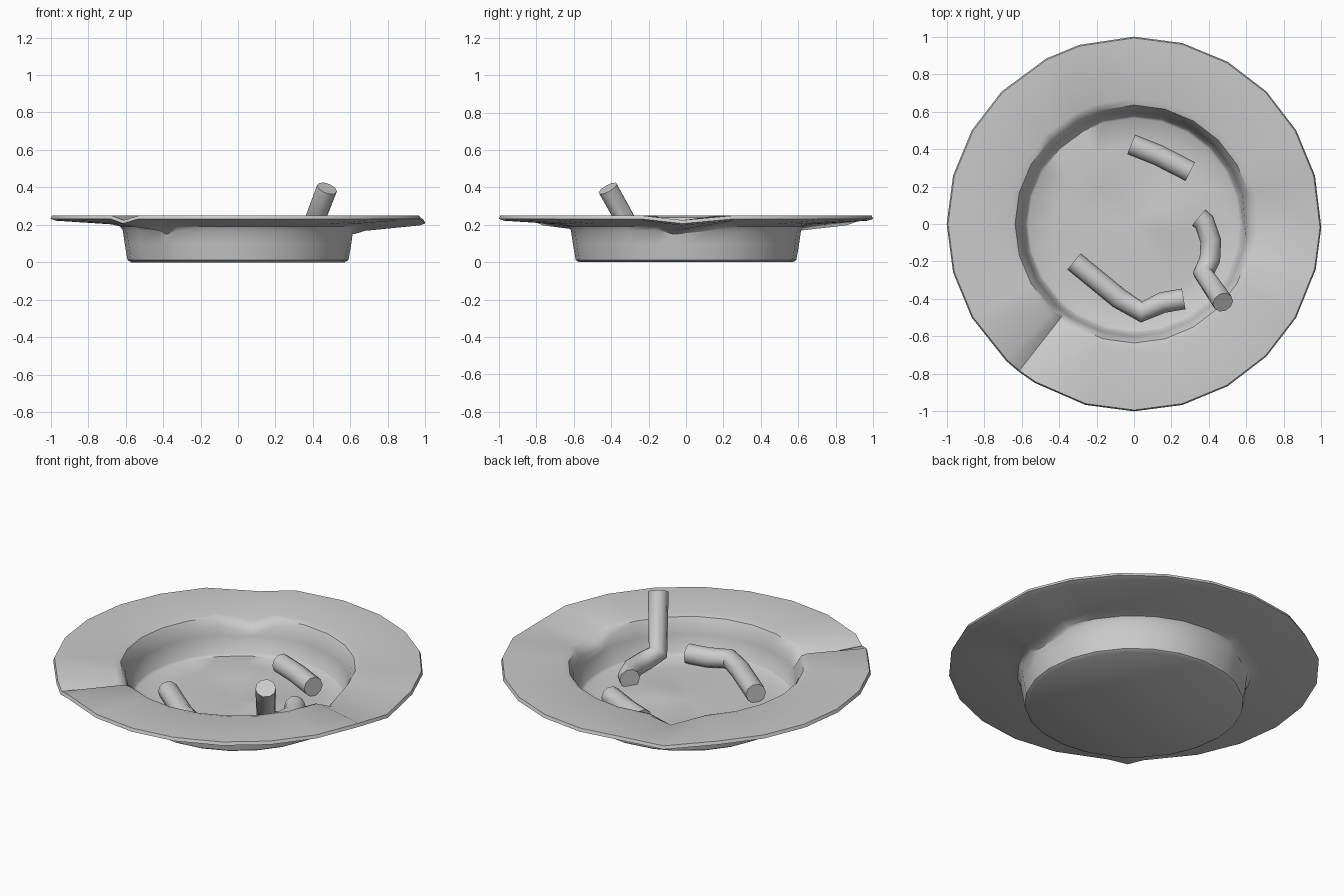
import bpy, bmesh
from math import radians, cos, sin, exp

if "Cube" in bpy.data.objects:
    bpy.data.objects.remove(bpy.data.objects["Cube"])

# Rim facets: 24 steps, nudged where the three rests are pressed in
NOTCH = {-1: -6, 118: 118, 232: 232}   # outer angle -> inner angle
angles = [-1, 15, 30, 45, 60, 75, 90, 107, 118, 135, 150, 165, 180, 195, 210,
          227, 232, 238, 255, 270, 285, 300, 315, 330, 346]

# Profile: radius, height, notch drop
profile = [(0.57, 0.0, 0), (0.59, 0.012, 0), (0.605, 0.10, 0),
           (0.615, 0.17, 0.02), (0.63, 0.192, 0.04), (0.68, 0.203, 0.035),
           (0.97, 0.222, 0.025), (1.0, 0.232, 0.025), (0.993, 0.25, 0.025),
           (0.67, 0.25, 0.05), (0.635, 0.24, 0.06), (0.612, 0.20, 0.045),
           (0.60, 0.15, 0.01), (0.58, 0.05, 0), (0.565, 0.038, 0),
           (0.42, 0.035, 0), (0.28, 0.035, 0), (0.14, 0.035, 0)]


def floor_bump(x, y):
    """Gentle ash mounds and a hollow on the bowl floor."""
    return (0.025 * exp(-((x - 0.2) ** 2 + (y - 0.03) ** 2) / 0.02)
            + 0.02 * exp(-((x + 0.2) ** 2 + (y - 0.3) ** 2) / 0.02)
            - 0.015 * exp(-((x + 0.12) ** 2 + (y - 0.15) ** 2) / 0.01))


def smooth(ob, angle):
    bpy.ops.object.select_all(action='DESELECT')
    ob.select_set(True)
    bpy.context.view_layer.objects.active = ob
    bpy.ops.object.shade_smooth_by_angle(angle=radians(angle))


# Ashtray body
bm = bmesh.new()
rings = []
for i, (r, z, drop) in enumerate(profile):
    ring = []
    for a in angles:
        t = a
        h = z
        if a in NOTCH:
            h -= drop
            if drop:
                k = max(0, min(1, (1 - r) / 0.37))
                t = a + (NOTCH[a] - a) * k
        x, y = r * cos(radians(t)), r * sin(radians(t))
        if i >= 15:
            h += floor_bump(x, y)
        ring.append(bm.verts.new((x, y, h)))
    rings.append(ring)
n = len(angles)
for lo, hi in zip(rings, rings[1:]):
    for j in range(n):
        k = (j + 1) % n
        bm.faces.new((lo[j], lo[k], hi[k], hi[j]))
bm.faces.new(rings[0][::-1])
centre = bm.verts.new((0, 0, 0.036))
for j in range(n):
    bm.faces.new((rings[-1][j], rings[-1][(j + 1) % n], centre))
bmesh.ops.recalc_face_normals(bm, faces=bm.faces)
me = bpy.data.meshes.new("ashtray_body")
bm.to_mesh(me)
bm.free()
body = bpy.data.objects.new("ashtray_body", me)
bpy.context.collection.objects.link(body)
smooth(body, 40)


def butt(name, points, radius=0.056):
    """Crumpled cigarette end: a capped tube along a bent path."""
    cu = bpy.data.curves.new(name, 'CURVE')
    cu.dimensions = '3D'
    cu.bevel_depth = radius
    cu.bevel_resolution = 3
    cu.use_fill_caps = True
    sp = cu.splines.new('POLY')
    sp.points.add(len(points) - 1)
    for p, co in zip(sp.points, points):
        p.co = (*co, 1)
    ob = bpy.data.objects.new(name, cu)
    bpy.context.collection.objects.link(ob)
    bpy.ops.object.select_all(action='DESELECT')
    ob.select_set(True)
    bpy.context.view_layer.objects.active = ob
    bpy.ops.object.convert(target='MESH')
    smooth(bpy.context.object, 50)


# Three cigarette butts
butt("short_butt", [(-0.015, 0.425, 0.09), (0.13, 0.367, 0.09), (0.30, 0.28, 0.09)])
butt("bent_butt", [(-0.32, -0.20, 0.085), (-0.08, -0.397, 0.085), (0.04, -0.47, 0.09),
                   (0.15, -0.42, 0.09), (0.265, -0.40, 0.09)])
butt("upright_butt", [(0.345, 0.035, 0.085), (0.375, 0.01, 0.085), (0.41, -0.09, 0.085),
                      (0.405, -0.19, 0.09), (0.37, -0.265, 0.12), (0.475, -0.418, 0.395)])
